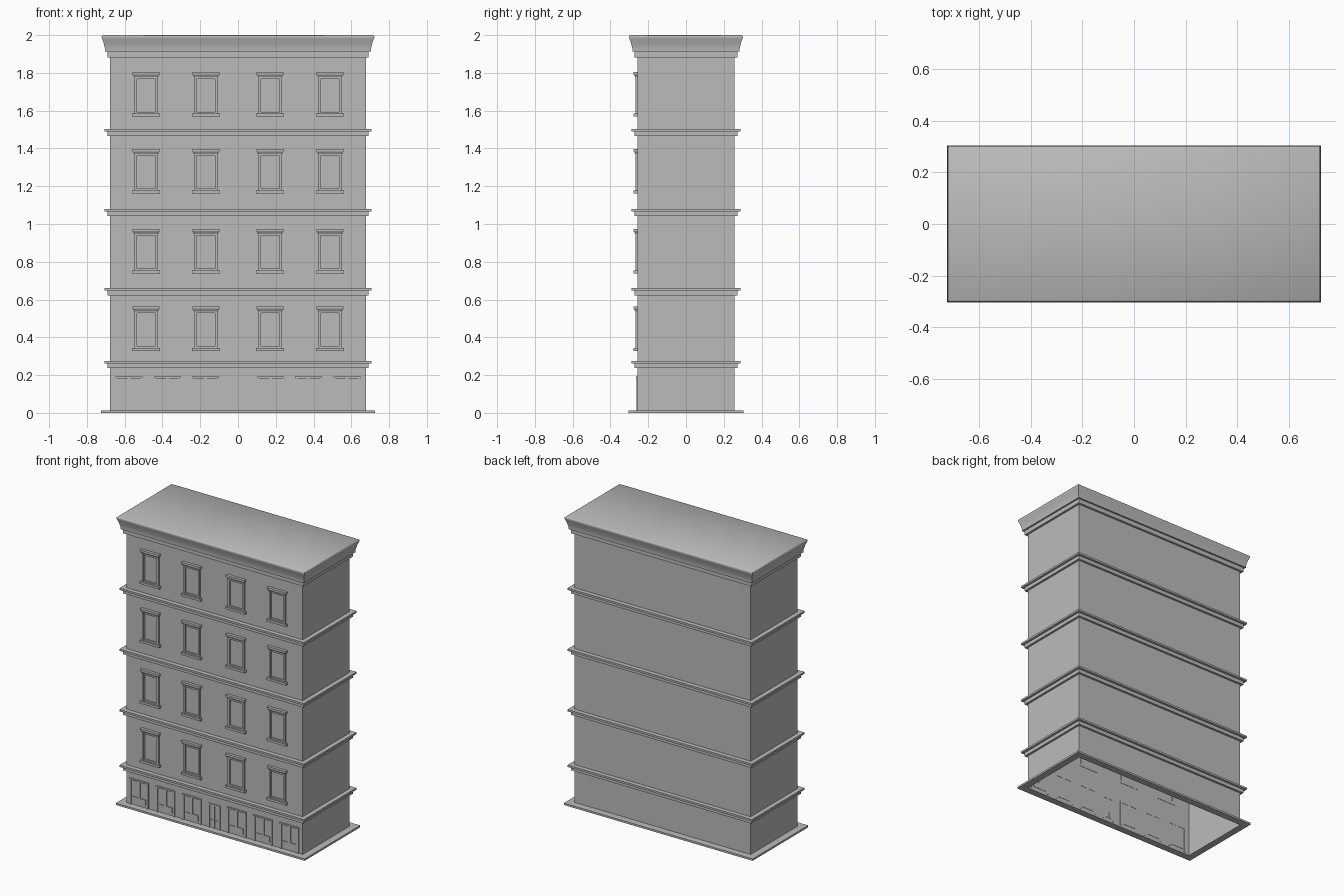
import bpy
import bmesh
from math import radians

if "Cube" in bpy.data.objects:
    bpy.data.objects.remove(bpy.data.objects["Cube"])

HX, HY = 0.677, 0.257          # half size of the main block
FRONT = -HY

stone = bpy.data.materials.new("grey stone")
stone.use_nodes = True
grey = (0.5, 0.5, 0.5, 1)
stone.diffuse_color = grey
stone.node_tree.nodes["Principled BSDF"].inputs["Base Color"].default_value = grey


def finish(name, bm, smooth=False):
    bmesh.ops.recalc_face_normals(bm, faces=bm.faces)
    mesh = bpy.data.meshes.new(name)
    bm.to_mesh(mesh)
    bm.free()
    mesh.materials.append(stone)
    ob = bpy.data.objects.new(name, mesh)
    bpy.context.collection.objects.link(ob)
    if smooth:
        bpy.ops.object.select_all(action='DESELECT')
        ob.select_set(True)
        bpy.context.view_layer.objects.active = ob
        bpy.ops.object.shade_smooth_by_angle(angle=radians(50))
    return ob


def moulding(name, profile, cap=False, smooth=False):
    """Sweep (offset, height) points round the rectangular block."""
    bm = bmesh.new()
    rings = [[bm.verts.new((sx * (HX + o), sy * (HY + o), z))
              for sx, sy in ((-1, -1), (1, -1), (1, 1), (-1, 1))]
             for o, z in profile]
    for low, high in zip(rings, rings[1:]):
        for i in range(4):
            j = (i + 1) % 4
            bm.faces.new((low[i], low[j], high[j], high[i]))
    if cap:
        bm.faces.new(rings[-1])
    return finish(name, bm, smooth)


def front_block(bm, x0, x1, z0, z1, depth, flare=0):
    """Box standing proud of the front wall; flare widens its top edge."""
    geo = bmesh.ops.create_cube(bm, size=1)
    for v in geo["verts"]:
        top = v.co.z > 0
        grow = flare if top else 0
        v.co.x = x1 + grow if v.co.x > 0 else x0 - grow
        v.co.z = z1 if top else z0
        v.co.y = FRONT + 0.002 if v.co.y > 0 else FRONT - depth - grow


# Hollow main block, open underneath
moulding("walls", [(0, 0), (0, 1.93)])
moulding("pavement_plinth", [(0, 0), (0.048, 0), (0.048, 0.013), (0, 0.013)])

# Stepped string courses between the floors
for n, top in enumerate((0.275, 0.66, 1.08, 1.503)):
    low, mid = top - 0.038, top - 0.013
    moulding(f"string_course_{n + 1}",
             [(0, low), (0.015, low), (0.015, mid), (0.031, mid), (0.031, top), (0, top)])

# Roof cornice
moulding("cornice_bed", [(0, 1.882), (0.015, 1.882), (0.015, 1.917), (0, 1.917)])
moulding("roof_cornice",
         [(0, 1.912), (0.027, 1.912), (0.027, 1.93), (0.031, 1.945), (0.036, 1.965),
          (0.042, 1.98), (0.045, 1.99), (0.044, 1.996), (0.039, 2.0)],
         cap=True, smooth=True)

# Upper windows: jambs, flared lintel and sill
for row, z in enumerate((0.328, 0.738, 1.161, 1.568)):
    for col, x in enumerate((-0.487, -0.17, 0.17, 0.487)):
        bm = bmesh.new()
        top = z + 0.236
        for side in (-1, 1):
            a, b = sorted((x + side * 0.063, x + side * 0.049))
            front_block(bm, a, b, z + 0.016, top - 0.024, 0.011)
        front_block(bm, x - 0.049, x + 0.049, z + 0.016, z + 0.026, 0.008)
        front_block(bm, x - 0.049, x + 0.049, top - 0.036, top - 0.024, 0.008)
        front_block(bm, x - 0.063, x + 0.063, top - 0.026, top - 0.012, 0.011, 0.009)
        front_block(bm, x - 0.072, x + 0.072, top - 0.012, top, 0.02)
        front_block(bm, x - 0.074, x + 0.074, z, z + 0.016, 0.02)
        finish(f"window_{row + 1}_{col + 1}", bm)

# Shop fronts on the ground floor
for n, x in enumerate((-0.577, -0.374, -0.172, 0.172, 0.374, 0.577)):
    bm = bmesh.new()
    for side in (-1, 1):
        a, b = sorted((x + side * 0.072, x + side * 0.06))
        front_block(bm, a, b, 0.013, 0.182, 0.006)
    front_block(bm, x - 0.072, x + 0.072, 0.182, 0.192, 0.008)
    front_block(bm, x - 0.008, x + 0.008, 0.07, 0.182, 0.005)
    front_block(bm, x - 0.05, x + 0.05, 0.03, 0.07, 0.005)
    finish(f"shop_front_{n + 1}", bm)

# Central double door
bm = bmesh.new()
for side in (-1, 1):
    a, b = sorted((side * 0.045, side * 0.035))
    front_block(bm, a, b, 0.013, 0.17, 0.006)
    a, b = sorted((side * 0.028, side * 0.006))
    front_block(bm, a, b, 0.03, 0.07, 0.004)
front_block(bm, -0.045, 0.045, 0.17, 0.18, 0.006)
front_block(bm, -0.003, 0.003, 0.013, 0.17, 0.005)
finish("entrance_door", bm)
